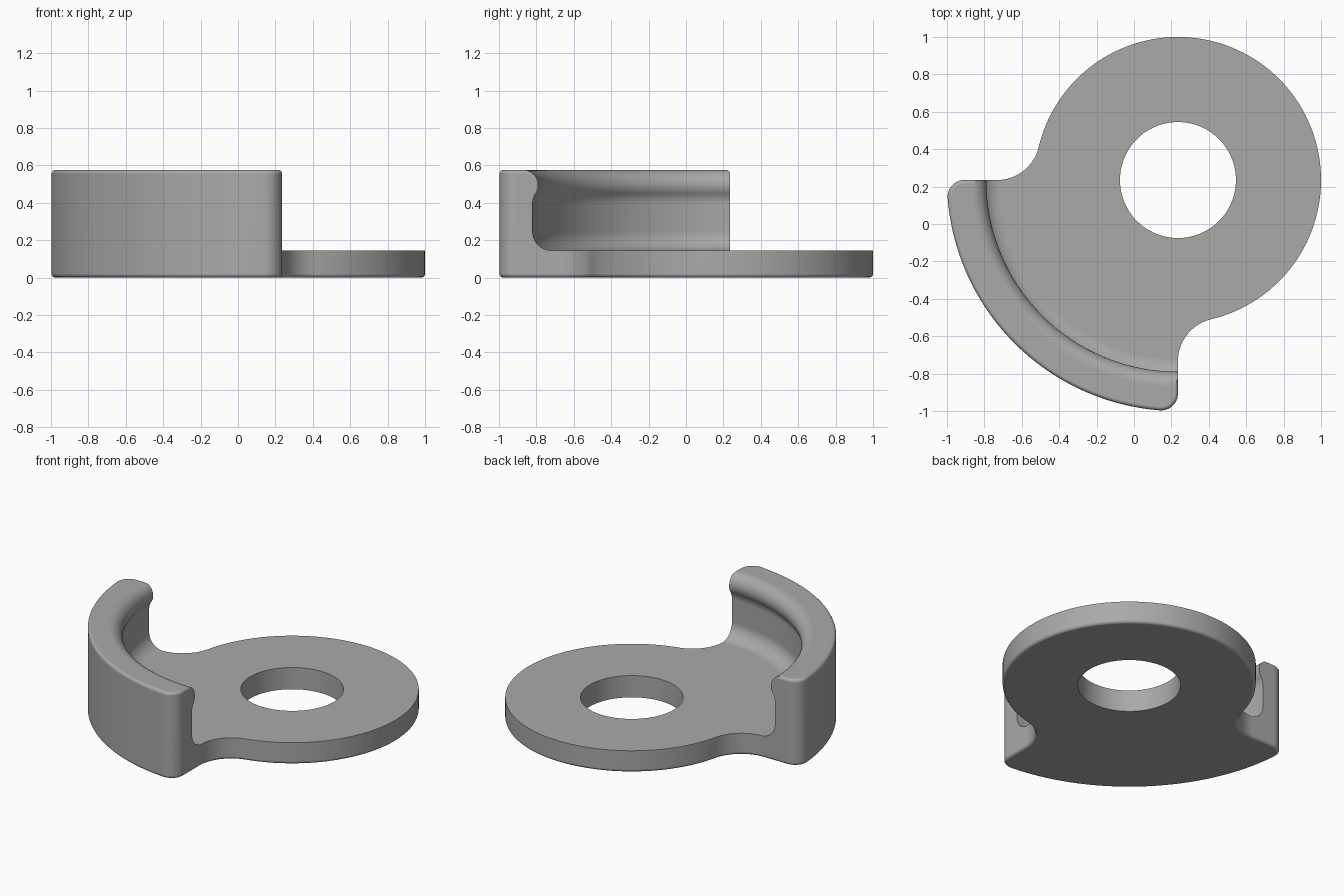
import bpy, bmesh
from math import atan2, cos, sin, sqrt, pi, radians, tau

cube = bpy.data.objects.get("Cube")
if cube:
    bpy.data.objects.remove(cube)

CENTRE = 0.235                  # hub axis, same in x and y
DISC_R, WALL_R, HOLE_R = 0.765, 1.235, 0.31
NECK_R, CORNER_R, EDGE_R = 0.23, 0.09, 0.02
HEIGHT, PLATE = 0.575, 0.145


def arc(cx, cy, r, a0, a1, n):
    angles = [a0 + (a1 - a0) * i / n for i in range(n + 1)]
    return [(cx + r * cos(a), cy + r * sin(a)) for a in angles]


def make_object(name, bm):
    bmesh.ops.recalc_face_normals(bm, faces=bm.faces[:])
    mesh = bpy.data.meshes.new(name)
    bm.to_mesh(mesh)
    bm.free()
    obj = bpy.data.objects.new(name, mesh)
    obj.location = (CENTRE, CENTRE, 0)
    bpy.context.collection.objects.link(obj)
    return obj


def plan_outline():
    """Disc, concave neck, rounded corner and outer wall, mirrored on the diagonal."""
    neck_y = -sqrt((DISC_R + NECK_R) ** 2 - NECK_R ** 2)
    corner_y = -sqrt((WALL_R - CORNER_R) ** 2 - CORNER_R ** 2)
    end = atan2(corner_y, -CORNER_R)
    half = arc(0, 0, DISC_R, pi / 4, atan2(neck_y, NECK_R), 48)
    half += arc(NECK_R, neck_y, NECK_R, atan2(-neck_y, -NECK_R), pi, 16)[1:]
    half += arc(-CORNER_R, corner_y, CORNER_R, 0, end, 14)
    half += arc(0, 0, WALL_R, end, -3 * pi / 4, 28)[1:]
    return half + [(y, x) for x, y in half[-2:0:-1]]


def inset(points, d):
    result = []
    for i, (x, y) in enumerate(points):
        x0, y0 = points[i - 1]
        x1, y1 = points[(i + 1) % len(points)]
        tx, ty = x1 - x0, y1 - y0
        length = sqrt(tx * tx + ty * ty)
        result.append((x + d * ty / length, y - d * tx / length))
    return result


# Full-height body with rounded top and bottom rims
outline = plan_outline()
steps = [(EDGE_R * (1 - sin(a)), EDGE_R * (1 - cos(a)))
         for a in (i * pi / 10 for i in range(6))]
levels = steps + [(d, HEIGHT - z) for d, z in reversed(steps)]
bm = bmesh.new()
rings = [[bm.verts.new((x, y, z)) for x, y in inset(outline, d)] for d, z in levels]
for low, high in zip(rings, rings[1:]):
    for i in range(len(low)):
        bm.faces.new((low[i - 1], low[i], high[i], high[i - 1]))
bm.faces.new(rings[0])
bm.faces.new(rings[-1])
body = make_object("hub_with_lipped_wall", bm)

# Turned cutter: centre hole, plate top, inner wall and overhanging lip
blend, lip = 0.1, 0.08
inner_r = 1.055
blend_x = inner_r - blend
lip_x, lip_z = inner_r + 0.05, HEIGHT - lip
dz = sqrt((blend + lip) ** 2 - (lip_x - blend_x) ** 2)
slope = atan2(dz, lip_x - blend_x)
profile = [(0, -0.1), (HOLE_R, -0.1), (HOLE_R, PLATE)]
profile += arc(blend_x, PLATE + blend, blend, -pi / 2, 0, 10)
profile += arc(blend_x, lip_z - dz, blend, 0, slope, 8)
profile += arc(lip_x, lip_z, lip, pi + slope, pi / 2, 16)[1:]
profile += [(lip_x, HEIGHT + 0.1), (0, HEIGHT + 0.1)]
bm = bmesh.new()
verts = [bm.verts.new((r, 0, z)) for r, z in profile]
edges = [bm.edges.new(pair) for pair in zip(verts, verts[1:])]
bmesh.ops.spin(bm, geom=verts + edges, cent=(0, 0, 0), axis=(0, 0, 1),
               angle=tau, steps=128, use_duplicate=False)
bmesh.ops.remove_doubles(bm, verts=bm.verts[:], dist=0.0001)
cutter = make_object("inner_cutter", bm)
cutter.hide_render = True

cut = body.modifiers.new("inner_cut", 'BOOLEAN')
cut.operation = 'DIFFERENCE'
cut.solver = 'EXACT'
cut.object = cutter
bpy.ops.object.select_all(action='DESELECT')
bpy.context.view_layer.objects.active = body
body.select_set(True)
bpy.ops.object.modifier_apply(modifier=cut.name)
bpy.data.objects.remove(cutter)

# Single grey finish
grey = bpy.data.materials.new("plain_grey")
grey.use_nodes = True
colour = (0.4, 0.4, 0.4, 1)
grey.diffuse_color = colour
grey.node_tree.nodes["Principled BSDF"].inputs["Base Color"].default_value = colour
body.data.materials.clear()
body.data.materials.append(grey)
for face in body.data.polygons:
    face.material_index = 0

bpy.ops.object.shade_smooth_by_angle(angle=radians(30))
weighted = body.modifiers.new("even_shading", 'WEIGHTED_NORMAL')
weighted.keep_sharp = True
